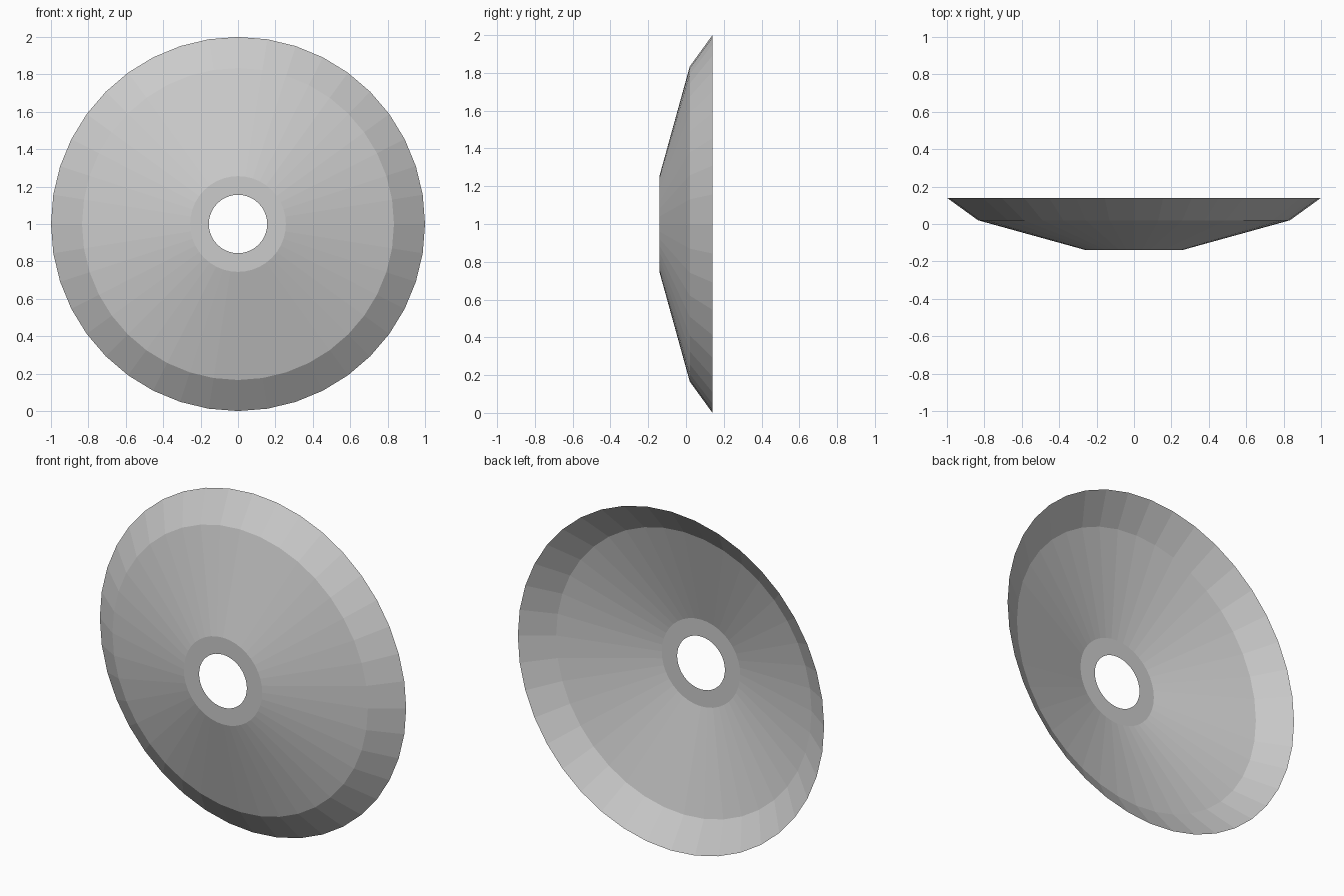
import bpy, bmesh
from math import sin, cos, tau

if "Cube" in bpy.data.objects:
    bpy.data.objects.remove(bpy.data.objects["Cube"])

SIDES = 40
# Radius and depth (y) from the hub hole to the outer rim
PROFILE = [(0.156, -0.14), (0.256, -0.14), (0.834, 0.02), (1.0, 0.14)]

# Thin open dish: profile revolved about the y axis
bm = bmesh.new()
rings = [[bm.verts.new((r * sin(tau * i / SIDES), y, 1 + r * cos(tau * i / SIDES)))
          for i in range(SIDES)] for r, y in PROFILE]
for inner, outer in zip(rings, rings[1:]):
    for i in range(SIDES):
        j = (i + 1) % SIDES
        bm.faces.new((inner[i], outer[i], outer[j], inner[j]))
bm.normal_update()
# Outer side faces the front
if bm.faces[:][0].normal.y > 0:
    bmesh.ops.reverse_faces(bm, faces=bm.faces[:])

mesh = bpy.data.meshes.new("dish")
bm.to_mesh(mesh)
bm.free()
bpy.context.collection.objects.link(bpy.data.objects.new("dish", mesh))
